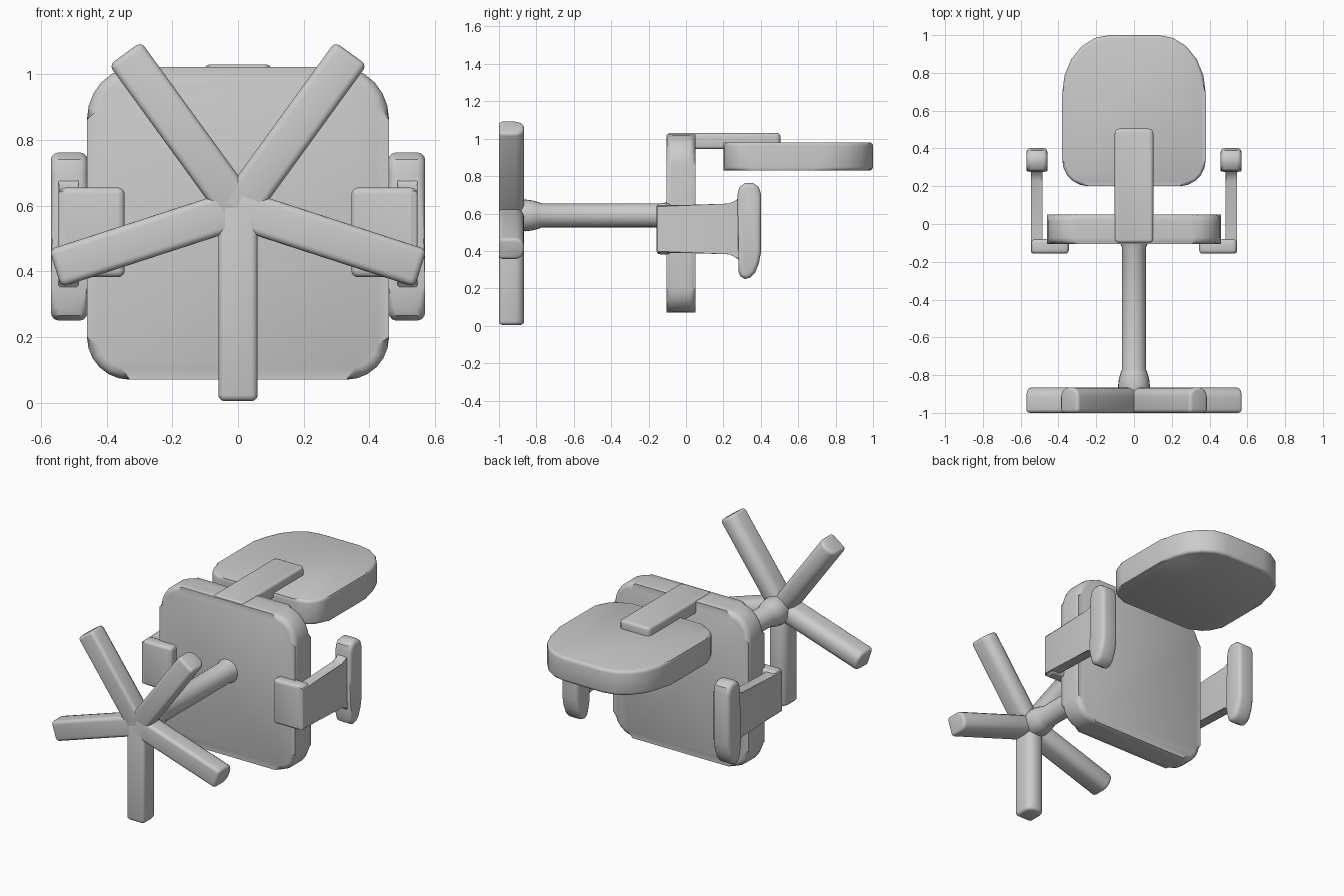
import bpy
import bmesh
from math import cos, sin, pi, radians
from mathutils import Vector, Matrix

cube = bpy.data.objects.get("Cube")
if cube:
    bpy.data.objects.remove(cube, do_unlink=True)

GREY = (0.6, 0.6, 0.6, 1.0)
mat = bpy.data.materials.new("plain grey")
mat.use_nodes = True
mat.diffuse_color = GREY
shader = next(n for n in mat.node_tree.nodes if n.type == "BSDF_PRINCIPLED")
shader.inputs["Base Color"].default_value = GREY

X, Y, Z = Vector((1, 0, 0)), Vector((0, 1, 0)), Vector((0, 0, 1))


def finish(name, bm):
    """Turn a bmesh into a softly shaded object."""
    bmesh.ops.recalc_face_normals(bm, faces=bm.faces)
    mesh = bpy.data.meshes.new(name)
    bm.to_mesh(mesh)
    bm.free()
    mesh.materials.append(mat)
    obj = bpy.data.objects.new(name, mesh)
    bpy.context.collection.objects.link(obj)
    bpy.ops.object.select_all(action="DESELECT")
    obj.select_set(True)
    bpy.context.view_layer.objects.active = obj
    bpy.ops.object.shade_smooth_by_angle(angle=radians(35))
    return obj


def rounded(a0, a1, b0, b1, low, high, seg=5):
    """Rectangle outline; low and high are (a, b) radii of its corner pairs."""
    pts = []
    corners = [(a1, b1, high, 0), (a0, b1, high, 1), (a0, b0, low, 2), (a1, b0, low, 3)]
    for a, b, (ra, rb), quarter in corners:
        ca = a - ra if a == a1 else a + ra
        cb = b - rb if b == b1 else b + rb
        for i in range(seg + 1):
            t = (quarter + i / seg) * pi / 2
            pts.append((ca + ra * cos(t), cb + rb * sin(t)))
    return pts


def prism(name, outline, u, v, w, start, end, bevel, origin=Vector()):
    """Extrude an outline in the u, v plane along w and round both rims."""
    bm = bmesh.new()
    rings = [[bm.verts.new(origin + u * a + v * b + w * d) for a, b in outline]
             for d in (start, end)]
    caps = [bm.faces.new(r) for r in rings]
    rim = [e for f in caps for e in f.edges]
    n = len(outline)
    for i in range(n):
        j = (i + 1) % n
        bm.faces.new((rings[0][i], rings[0][j], rings[1][j], rings[1][i]))
    bmesh.ops.bevel(bm, geom=rim, offset=bevel, segments=3, profile=0.5, affect="EDGES")
    return finish(name, bm)


# Star base: five legs, flatter at the outer face and round at the inner face
hub = Vector((0, 0, 0.59))
section = rounded(-0.06, 0.06, -1.0, -0.865, (0.02, 0.02), (0.05, 0.05), 4)
for k in range(5):
    angle = radians(-90 + 72 * k)
    along = Vector((cos(angle), 0, sin(angle)))
    side = Vector((-sin(angle), 0, cos(angle)))
    prism(f"base_leg_{k + 1}", section, side, Y, along, -0.02, 0.585, 0.018, hub)

# Post with a flared foot, turned around the y axis
bm = bmesh.new()
profile = [(0, -0.95), (0.07, -0.95), (0.085, -0.86), (0.08, -0.82), (0.07, -0.785),
           (0.064, -0.77), (0.064, -0.125), (0.075, -0.095), (0, -0.08)]
line = [bm.verts.new((r, y, hub.z)) for r, y in profile]
edges = [bm.edges.new(pair) for pair in zip(line, line[1:])]
bmesh.ops.spin(bm, geom=line + edges, cent=hub, axis=Y, angle=2 * pi, steps=24)
bmesh.ops.remove_doubles(bm, verts=bm.verts, dist=0.0005)
finish("post", bm)

# Seat slab
prism("seat", rounded(-0.46, 0.46, 0.07, 1.022, (0.13, 0.13), (0.15, 0.16), 6),
      X, Z, Y, -0.105, 0.05, 0.032)

# Backrest and the bar joining it to the seat
prism("backrest", rounded(-0.38, 0.38, 0.2, 1.0, (0.14, 0.14), (0.25, 0.31), 5),
      X, Y, Z, 0.83, 0.98, 0.018)
prism("back_bar", rounded(-0.102, 0.102, -0.1, 0.505, (0.02, 0.02), (0.025, 0.025), 3),
      X, Y, Z, 0.945, 1.03, 0.016)

# Armrests: bracket under the seat, upright plate and pad on each side
plate = [(-0.155, 0.39), (0.23, 0.39), (0.265, 0.375), (0.285, 0.345), (0.33, 0.345),
         (0.33, 0.69), (0.285, 0.69), (0.265, 0.66), (0.23, 0.645), (-0.155, 0.645)]
pad = [(0.28, 0.36), (0.28, 0.29), (0.29, 0.265), (0.315, 0.25), (0.345, 0.258),
       (0.37, 0.285), (0.39, 0.335), (0.402, 0.40), (0.402, 0.70), (0.39, 0.74),
       (0.36, 0.762), (0.315, 0.762), (0.285, 0.74), (0.275, 0.70)]
for label, s in (("left", 1), ("right", -1)):
    out = X * s
    prism(f"{label}_arm_bracket",
          rounded(0.345, 0.545, 0.382, 0.655, (0.02, 0.02), (0.02, 0.02), 3),
          out, Z, Y, -0.157, -0.08, 0.018)
    prism(f"{label}_arm_plate", plate, Y, Z, out, 0.485, 0.546, 0.008)
    prism(f"{label}_arm_pad", pad, Y, Z, out, 0.458, 0.57, 0.024)
